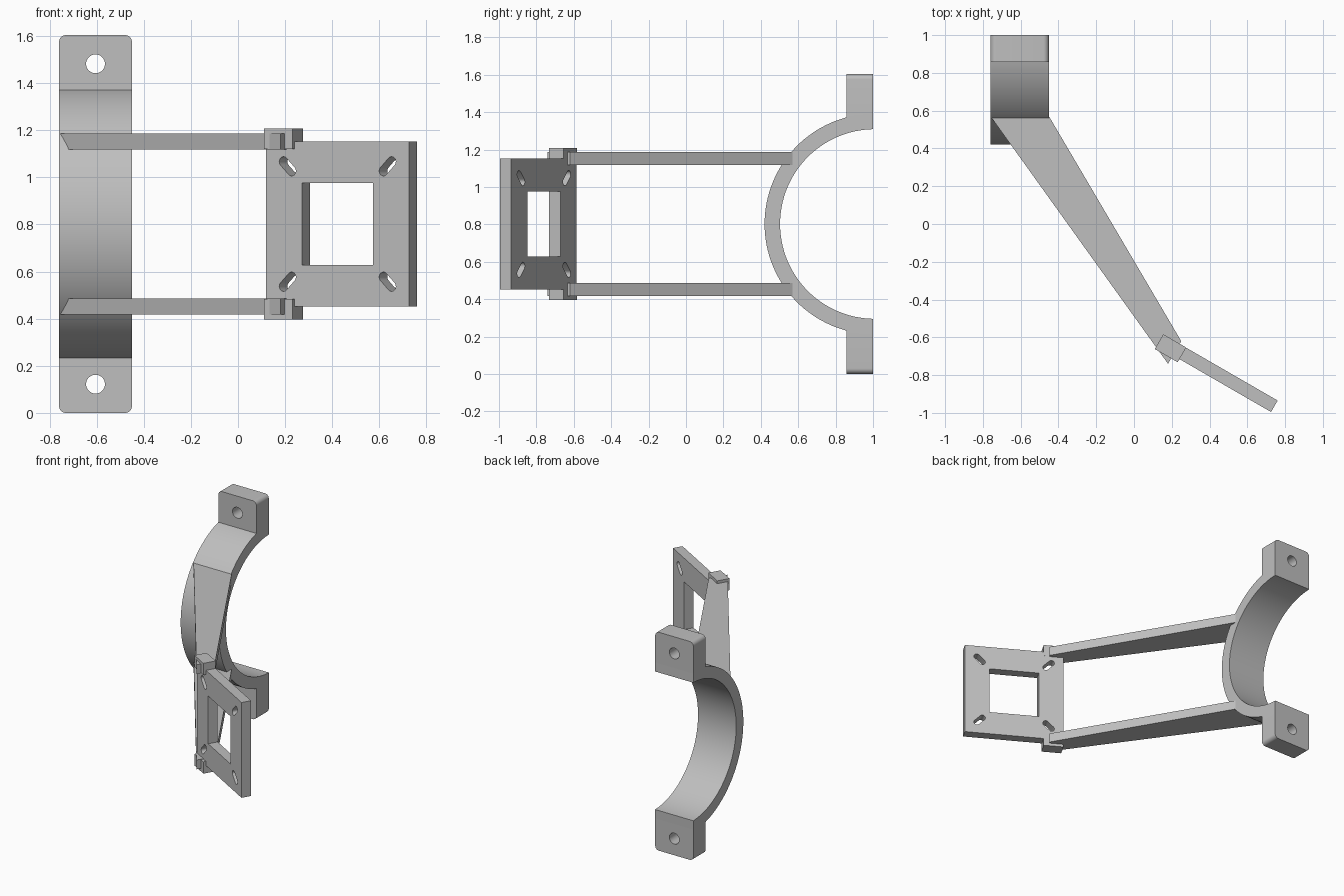
import bpy, bmesh
from math import sin, cos, pi, radians, sqrt
from mathutils import Matrix, Vector

if "Cube" in bpy.data.objects:
    bpy.data.objects.remove(bpy.data.objects["Cube"])

GREY = (0.52, 0.52, 0.52, 1)
mat = bpy.data.materials.new("plain grey")
mat.use_nodes = True
mat.diffuse_color = GREY
mat.node_tree.nodes["Principled BSDF"].inputs["Base Color"].default_value = GREY

X, Y, Z = Vector((1, 0, 0)), Vector((0, 1, 0)), Vector((0, 0, 1))
MID = 0.802          # height of the horizontal symmetry plane


def arc(cx, cy, r, a0, a1, n):
    return [(cx + r * cos(a0 + (a1 - a0) * i / n), cy + r * sin(a0 + (a1 - a0) * i / n))
            for i in range(n + 1)]


def rect(w, h):
    return [(-w / 2, -h / 2), (w / 2, -h / 2), (w / 2, h / 2), (-w / 2, h / 2)]


def slab(name, loops, thick, origin, a, b):
    """Outline (first loop) with holes (other loops), extruded across the a-b plane."""
    cu = bpy.data.curves.new(name, "CURVE")
    cu.dimensions, cu.fill_mode, cu.extrude = "2D", "BOTH", thick / 2
    for loop in loops:
        sp = cu.splines.new("POLY")
        sp.points.add(len(loop) - 1)
        for p, (u, v) in zip(sp.points, loop):
            p.co = (u, v, 0, 1)
        sp.use_cyclic_u = True
    ob = bpy.data.objects.new(name, cu)
    bpy.context.collection.objects.link(ob)
    bpy.ops.object.select_all(action="DESELECT")
    ob.select_set(True)
    bpy.context.view_layer.objects.active = ob
    bpy.ops.object.convert(target="MESH")
    ob = bpy.context.object
    ob.name = name
    m = Matrix((a, b, a.cross(b))).transposed().to_4x4()
    m.translation = origin
    bm = bmesh.new()
    bm.from_mesh(ob.data)
    bmesh.ops.remove_doubles(bm, verts=bm.verts, dist=1e-5)
    bmesh.ops.transform(bm, matrix=m, verts=bm.verts)
    bmesh.ops.recalc_face_normals(bm, faces=bm.faces)
    bm.to_mesh(ob.data)
    bm.free()
    ob.data.materials.clear()
    ob.data.materials.append(mat)
    bpy.ops.object.shade_smooth_by_angle(angle=radians(30))
    return ob


# Half-round clamp
clamp_x, clamp_w = -0.605, 0.31
tilt = radians(1)
ring = (arc(1.01, 0, 0.59, pi / 2 + tilt, 3 * pi / 2 - tilt, 64)
        + arc(1.01, 0, 0.507, 3 * pi / 2 - tilt, pi / 2 + tilt, 64))
slab("clamp_ring", [ring], clamp_w, (clamp_x, 0, MID), Y, Z)

# Square support hinge and plate direction
along = Vector((cos(radians(30)), -sin(radians(30)), 0))
front = along.cross(Z)
plate_mid = Vector((0.44, -0.79, MID))

for side, s in (("upper", 1), ("lower", -1)):
    # Bolt tab with rounded outer corners and a bolt hole
    h, r = clamp_w / 2, 0.03
    top = MID - r
    tab = ([(-h, 0.53), (h, 0.53)] + arc(h - r, top, r, 0, pi / 2, 8)
           + arc(r - h, top, r, pi / 2, pi, 8))
    hole = arc(0, 0.68, 0.04, 0, 2 * pi, 32)[:-1]
    slab(side + "_tab", [[(x, s * z) for x, z in lp] for lp in (tab, hole)],
         0.143, (clamp_x, 0.9285, MID), X, Z)

    # Tapered arm
    arm = [(-0.76, 0.57), (0.18, -0.74), (0.25, -0.62), (-0.45, 0.57)]
    slab(side + "_arm", [arm], 0.068, (0, 0, MID + s * 0.35), X, Y)

    # Joint block at the plate corner
    block_at = plate_mid - along * 0.28 + front * 0.009
    slab(side + "_joint_block", [rect(0.14, 0.09)], 0.086,
         block_at + Z * s * 0.362, along, -front)

# Mounting plate with window and four diagonal slots
loops = [rect(0.7, 0.7), rect(0.35, 0.35)]
d = 0.028 / sqrt(2)
for sx in (1, -1):
    for sz in (1, -1):
        slot = arc(d, d, 0.021, -pi / 4, 3 * pi / 4, 12) + arc(-d, -d, 0.021, 3 * pi / 4, 7 * pi / 4, 12)
        loops.append([(sx * (u + 0.245), sz * (v + 0.245)) for u, v in slot])
slab("mounting_plate", loops, 0.07, plate_mid, along, Z)
